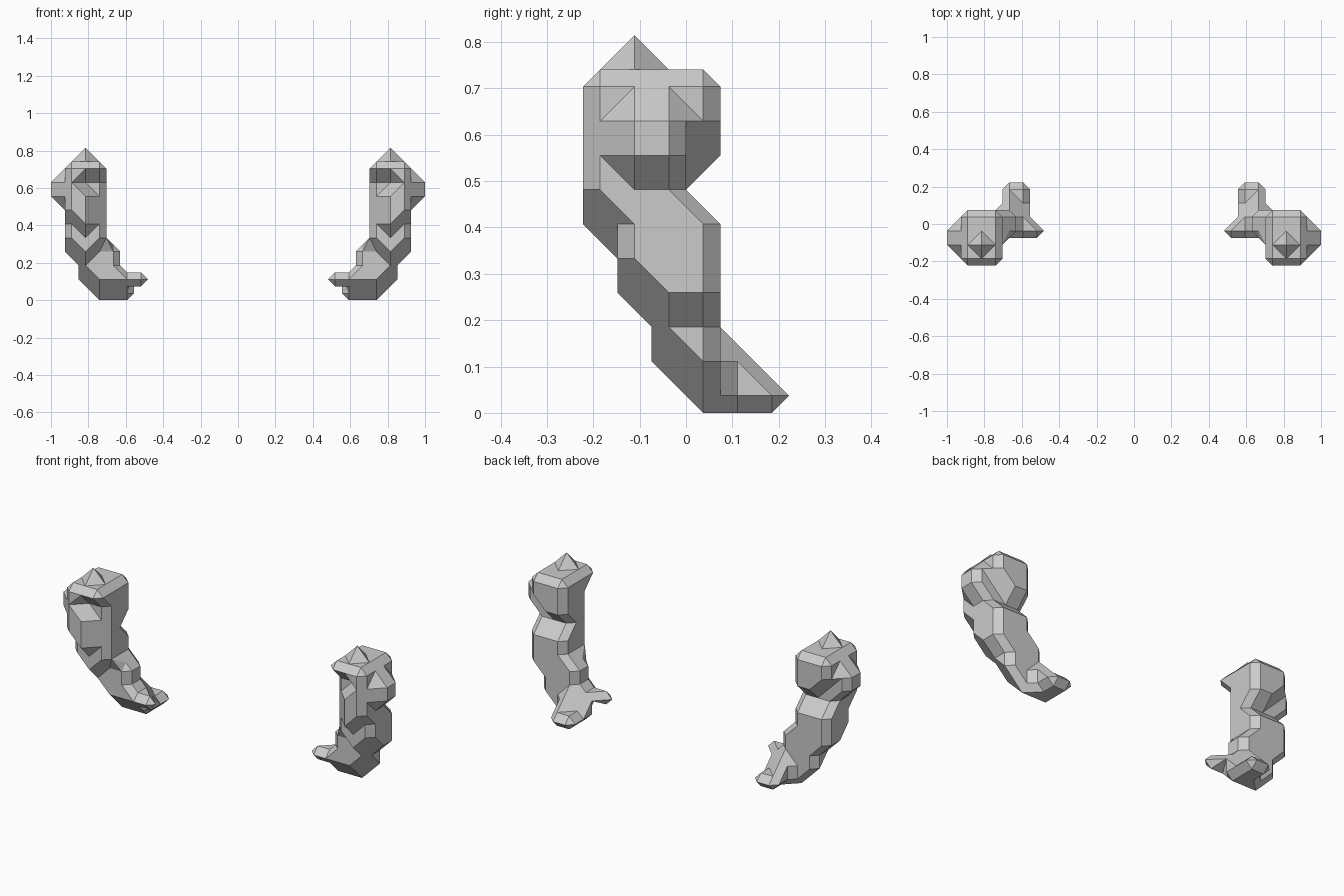
import bpy, bmesh
from itertools import product
from mathutils import Vector

if "Cube" in bpy.data.objects:
    bpy.data.objects.remove(bpy.data.objects["Cube"])

U = 1 / 27                      # half a block
ORIGIN = Vector((14, -5, 1))    # centre of block (0, 0, 0), in half blocks

# Block ranges per part: (i0, i1, j0, j1, k0, k1), inclusive
PARTS = {
    "peak":        [(4, 4, 1, 1, 10, 10)],
    "cap":         [(3, 5, 0, 3, 9, 9), (3, 5, 1, 3, 8, 8), (5, 5, 0, 0, 8, 8)],
    "upper_body":  [(3, 5, 1, 2, 6, 7), (4, 5, 0, 0, 6, 7), (3, 4, 3, 3, 7, 7)],
    "outer_flank": [(6, 6, 1, 2, 7, 8)],
    "lower_body":  [(3, 5, 1, 3, 4, 5), (4, 4, 0, 0, 5, 5),
                    (3, 5, 2, 3, 3, 3), (4, 4, 1, 1, 3, 3)],
    "wrist":       [(3, 4, 2, 3, 2, 2), (2, 2, 2, 3, 2, 3)],
    "palm":        [(1, 3, 2, 3, 1, 1), (4, 4, 3, 3, 1, 1), (1, 3, 3, 3, 0, 0)],
    "thumb":       [(0, 0, 2, 2, 1, 1)],
    "fingers":     [(1, 2, 4, 5, 0, 0), (2, 2, 4, 4, 1, 1)],
}

# Cell faces as corner cycles, counter-clockwise seen from outside
FACES = []
for a in range(3):
    b, c = (a + 1) % 3, (a + 2) % 3
    for side in (0, 1):
        cyc = []
        for p, q in ((0, 0), (1, 0), (1, 1), (0, 1)):
            v = [0, 0, 0]
            v[a], v[b], v[c] = side, p, q
            cyc.append(tuple(v))
        FACES.append(cyc if side else cyc[::-1])


def filled(boxes):
    return {p for i0, i1, j0, j1, k0, k1 in boxes
            for p in product(range(i0, i1 + 1), range(j0, j1 + 1), range(k0, k1 + 1))}


def cell_loops(cell, solid):
    """Closed outlines of the bevelled surface inside one cell."""
    link = {}
    for cyc in FACES:
        pts = [tuple(cell[n] + d[n] for n in range(3)) for d in cyc]
        ins = [p in solid for p in pts]
        for e in range(4):
            if not ins[e] and ins[(e + 1) % 4]:
                f = (e + 1) % 4
                while ins[(f + 1) % 4]:
                    f = (f + 1) % 4
                mid = lambda n: tuple(s + t for s, t in zip(pts[n], pts[(n + 1) % 4]))
                link[mid(e)] = mid(f)
    while link:
        start, nxt = link.popitem()
        loop = [start]
        while nxt != start:
            loop.append(nxt)
            nxt = link.pop(nxt)
        yield loop


def best_fan(loop):
    """Fan triangles from the corner that bends the surface least."""
    def fan(s):
        r = loop[s:] + loop[:s]
        return [(r[0], r[n], r[n + 1]) for n in range(1, len(r) - 1)]

    def bend(tris):
        ns = []
        for t in tris:
            p, q, r = map(Vector, t)
            n = (q - p).cross(r - p)
            if n.length < 1e-6:
                return 99
            ns.append(n.normalized())
        return sum((m - n).length for m, n in zip(ns, ns[1:]))
    return min((fan(s) for s in range(len(loop))), key=bend)


def block_skin(name, solid):
    bm = bmesh.new()
    verts = {}

    def vert(p):
        if p not in verts:
            verts[p] = bm.verts.new((Vector(p) + ORIGIN) * U)
        return verts[p]
    for cell in product(range(-1, 8), range(-1, 7), range(-1, 12)):
        for loop in cell_loops(cell, solid):
            for tri in best_fan(loop):
                bm.faces.new([vert(p) for p in tri])
    bmesh.ops.recalc_face_normals(bm, faces=bm.faces)
    bmesh.ops.dissolve_limit(bm, angle_limit=0.01, verts=bm.verts, edges=bm.edges)
    me = bpy.data.meshes.new(name)
    bm.to_mesh(me)
    bm.free()
    ob = bpy.data.objects.new(name, me)
    bpy.context.collection.objects.link(ob)
    return ob


# One continuous arm, mirrored to the other side
arm = block_skin("arm_pair", set().union(*(filled(b) for b in PARTS.values())))
mirror = arm.modifiers.new("mirror", 'MIRROR')
mirror.use_mirror_merge = False
